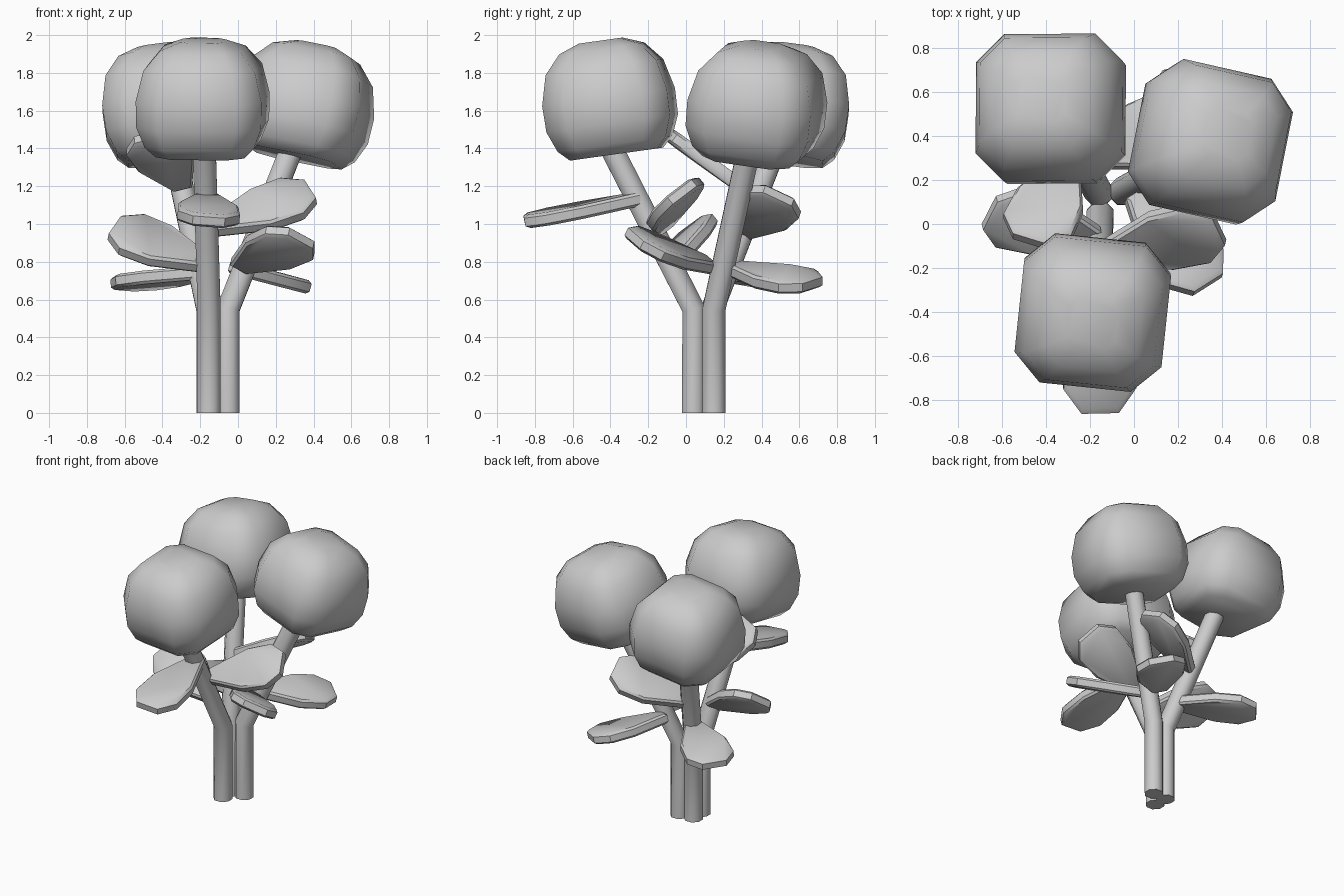
import bpy, bmesh
from math import cos, sin, pi, radians
from mathutils import Vector, Matrix

cube = bpy.data.objects.get("Cube")
if cube:
    bpy.data.objects.remove(cube, do_unlink=True)

grey = bpy.data.materials.new("plain_grey")
grey.use_nodes = True
COLOUR = (0.6, 0.6, 0.6, 1)
grey.diffuse_color = COLOUR
grey.node_tree.nodes["Principled BSDF"].inputs["Base Color"].default_value = COLOUR
UP = Vector((0, 0, 1))


def loft(name, rings, sharp):
    """Skin a stack of equal-length point rings, capped at both ends."""
    bm = bmesh.new()
    loops = [[bm.verts.new(p) for p in ring] for ring in rings]
    for a, b in zip(loops, loops[1:]):
        for i in range(len(a)):
            j = (i + 1) % len(a)
            bm.faces.new((a[i], a[j], b[j], b[i]))
    bm.faces.new(loops[0])
    bm.faces.new(loops[-1])
    bmesh.ops.recalc_face_normals(bm, faces=bm.faces)
    mesh = bpy.data.meshes.new(name)
    bm.to_mesh(mesh)
    bm.free()
    mesh.materials.append(grey)
    obj = bpy.data.objects.new(name, mesh)
    bpy.context.collection.objects.link(obj)
    bpy.ops.object.select_all(action="DESELECT")
    obj.select_set(True)
    bpy.context.view_layer.objects.active = obj
    bpy.ops.object.shade_smooth_by_angle(angle=radians(sharp))


def stem(name, x, y, top):
    """Upright lower half, then a straight lean towards the crown."""
    base, bend, top = Vector((x, y, 0)), Vector((x, y, .55)), Vector(top)
    lean = (top - bend).normalized()
    rings = []
    for point, axis in ((base, UP), (bend, UP + lean), (top, lean)):
        turn = UP.rotation_difference(axis).to_matrix()
        rings.append([point + turn @ Vector((cos(a), sin(a), 0)) * .066
                      for a in (pi / 8 + k * pi / 4 for k in range(8))])
    loft(name, rings, 50)


# Height and half width of each level of a rounded, square-plan crown
CROWN = ((-.305, .235), (-.25, .29), (-.14, .332), (0, .335),
         (.16, .297), (.26, .215), (.302, .11))


def crown(name, centre, up, yaw):
    tilt = UP.rotation_difference(Vector(up)).to_matrix()
    frame = tilt @ Matrix.Rotation(radians(yaw), 3, "Z")
    rings = []
    for z, w in CROWN:
        c = w * .62
        flat = ((w, -c), (w, c), (c, w), (-c, w), (-w, c), (-w, -c), (-c, -w), (c, -w))
        rings.append([Vector(centre) + frame @ Vector((x, y, z)) for x, y in flat])
    loft(name, rings, 60)


def leaf(name, base, tip, normal):
    """Thick paddle that widens towards a clipped tip, with bevelled rims."""
    base, tip = Vector(base), Vector(tip)
    along = tip - base
    side = Vector(normal).cross(along).normalized()
    up = along.cross(side).normalized()
    half = ((0, .05), (.5, .16), (.82, .165), (1, .085))
    outline = [(t, w) for t, w in half] + [(t, -w) for t, w in reversed(half)]
    rings = []
    for height, scale in ((-.036, .92), (-.022, 1), (.022, 1), (.036, .92)):
        rings.append([base + along * (.5 + (t - .5) * scale)
                      + side * w * scale + up * height for t, w in outline])
    loft(name, rings, 40)


# Stems
stem("front_stem", -.153, .04, (-.18, -.42, 1.45))
stem("back_right_stem", -.16, .14, (-.35, .49, 1.45))
stem("back_left_stem", -.052, .148, (.305, .345, 1.45))

# Crowns
crown("front_crown", (-.187, -.41, 1.672), (0, -.14, 1), -6)
crown("back_right_crown", (-.385, .53, 1.645), (-.13, .13, 1), 0)
crown("back_left_crown", (.36, .378, 1.65), (.22, .1, 1), -12)

# Leaves: base, tip and facing
leaf("front_leaf", (-.16, -.24, 1.135), (-.155, -.855, 1.015), (.08, -.2, 1))
leaf("upper_right_leaf", (-.29, .29, 1.2), (-.47, -.08, 1.465), (0, .6, .75))
leaf("middle_right_leaf", (-.17, -.06, .79), (-.655, .05, .98), (.2, -.65, .75))
leaf("lower_right_leaf", (-.19, .2, .74), (-.62, .55, .68), (-.1, .15, 1))
leaf("middle_left_leaf", (0, .13, .78), (.335, -.275, .925), (.2, .55, 1))
leaf("upper_left_leaf", (-.14, -.13, .98), (.385, -.02, 1.17), (-.2, -.7, .8))
leaf("lower_left_leaf", (-.01, .25, .765), (.32, .67, .68), (.27, 0, 1))
leaf("back_leaf", (-.23, .3, .96), (.25, .49, 1.15), (-.35, .35, .9))
